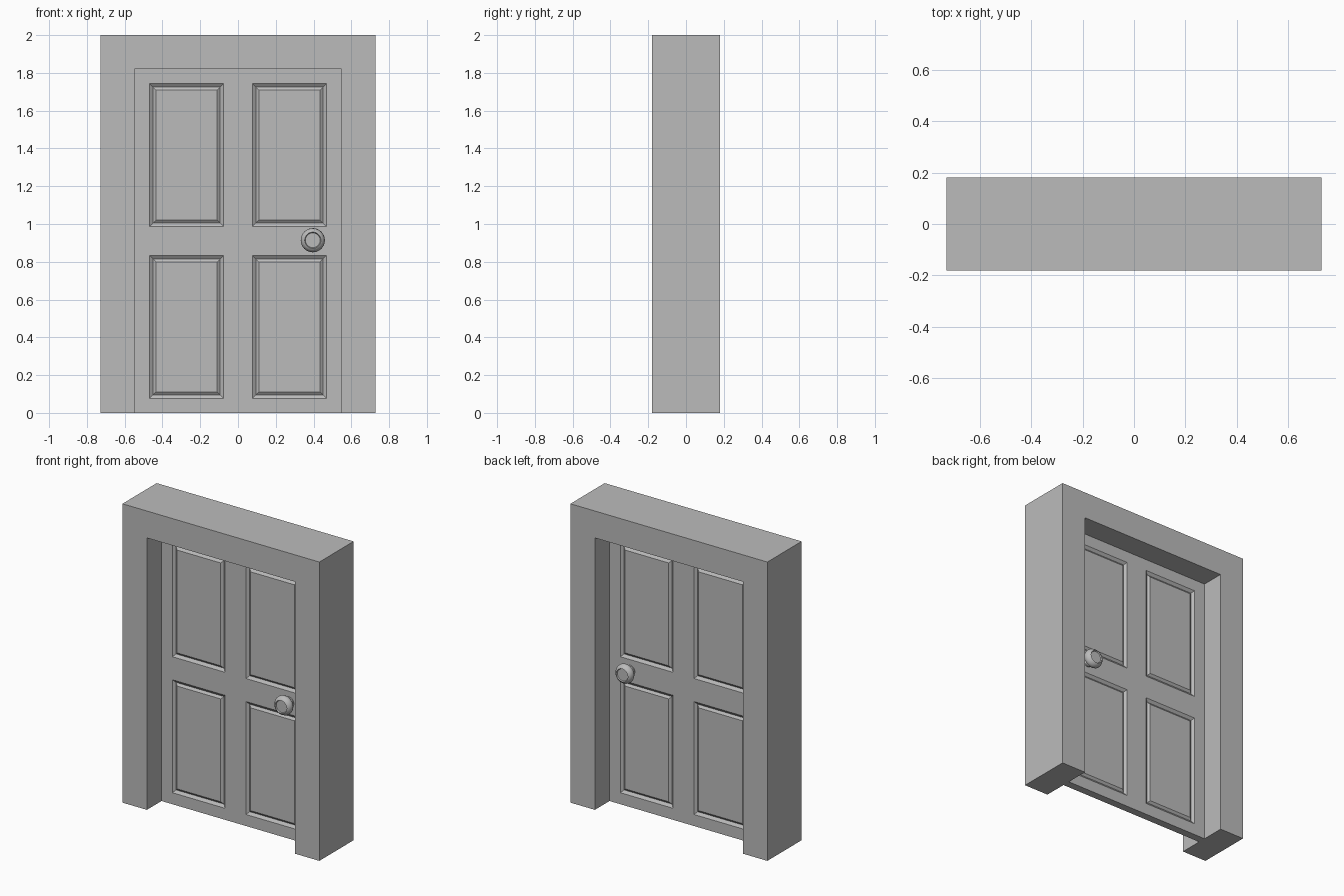
import bpy, bmesh, math
from mathutils import Vector

if "Cube" in bpy.data.objects:
    bpy.data.objects.remove(bpy.data.objects["Cube"])

grey = bpy.data.materials.new("plain_grey")
grey.diffuse_color = (0.5, 0.5, 0.5, 1)
grey.use_nodes = True
grey.node_tree.nodes["Principled BSDF"].inputs["Base Color"].default_value = grey.diffuse_color


def finish(bm, name):
    bmesh.ops.recalc_face_normals(bm, faces=bm.faces)
    me = bpy.data.meshes.new(name)
    bm.to_mesh(me)
    bm.free()
    me.materials.append(grey)
    ob = bpy.data.objects.new(name, me)
    bpy.context.collection.objects.link(ob)
    return ob


W, D, H = 0.729, 0.181, 2.0      # frame half width, half depth, height
OW, OH = 0.548, 1.82             # opening half width, height
T = 0.026                        # door half thickness

# Frame: arch outline extruded through the wall depth
bm = bmesh.new()
outline = [(-W, 0), (-OW, 0), (-OW, OH), (OW, OH), (OW, 0), (W, 0), (W, H), (-W, H)]
face = bm.faces.new([bm.verts.new((x, -D, z)) for x, z in outline])
ext = bmesh.ops.extrude_face_region(bm, geom=[face])["geom"]
bmesh.ops.translate(bm, vec=(0, 2 * D, 0),
                    verts=[v for v in ext if isinstance(v, bmesh.types.BMVert)])
finish(bm, "door_frame")

# Door leaf: a slab cut into a grid, with panels grooved on both sides
PX = (0.077, 0.468)
PZ = ((0.077, 0.833), (0.987, 1.743))
bm = bmesh.new()
bmesh.ops.create_cube(bm, size=1)
for v in bm.verts:
    v.co = Vector((v.co.x * 2 * OW, v.co.y * 2 * T, (v.co.z + 0.5) * OH))
cuts = [((s * x, 0, 0), (1, 0, 0)) for x in PX for s in (-1, 1)]
cuts += [((0, 0, z), (0, 0, 1)) for pair in PZ for z in pair]
for co, no in cuts:
    bmesh.ops.bisect_plane(bm, geom=bm.verts[:] + bm.edges[:] + bm.faces[:],
                           plane_co=co, plane_no=no)
bm.normal_update()


def is_panel(f):
    c = f.calc_center_median()
    return (abs(f.normal.y) > 0.9 and PX[0] < abs(c.x) < PX[1]
            and any(a < c.z < b for a, b in PZ))


panels = [f for f in bm.faces if is_panel(f)]
for width, depth in ((0.026, 0.014), (0.022, 0.002)):   # groove, then raised field
    bmesh.ops.inset_individual(bm, faces=panels, thickness=width, depth=0)
    for f in panels:
        side = math.copysign(1, f.calc_center_median().y)
        for v in f.verts:
            v.co.y = side * (T - depth)
finish(bm, "door_leaf")

# Knobs: turned profile (radius, distance from door), one on each side
PROFILE = [(0.036, -0.004), (0.036, 0.008), (0.030, 0.016), (0.032, 0.024),
           (0.048, 0.030), (0.059, 0.039), (0.064, 0.050), (0.063, 0.062),
           (0.057, 0.074), (0.049, 0.082), (0.043, 0.085), (0.039, 0.078),
           (0.0, 0.078)]
for side, name in ((-1, "front_knob"), (1, "back_knob")):
    bm = bmesh.new()
    vs = [bm.verts.new((0.396 + r, side * (T + d), 0.914)) for r, d in PROFILE]
    es = [bm.edges.new(p) for p in zip(vs, vs[1:])]
    bmesh.ops.spin(bm, geom=vs + es, cent=(0.396, 0, 0.914), axis=(0, 1, 0),
                   angle=math.tau, steps=32)
    bmesh.ops.remove_doubles(bm, verts=bm.verts, dist=0.0002)
    ob = finish(bm, name)
    bpy.ops.object.select_all(action='DESELECT')
    ob.select_set(True)
    bpy.context.view_layer.objects.active = ob
    bpy.ops.object.shade_smooth_by_angle(angle=math.radians(35))
